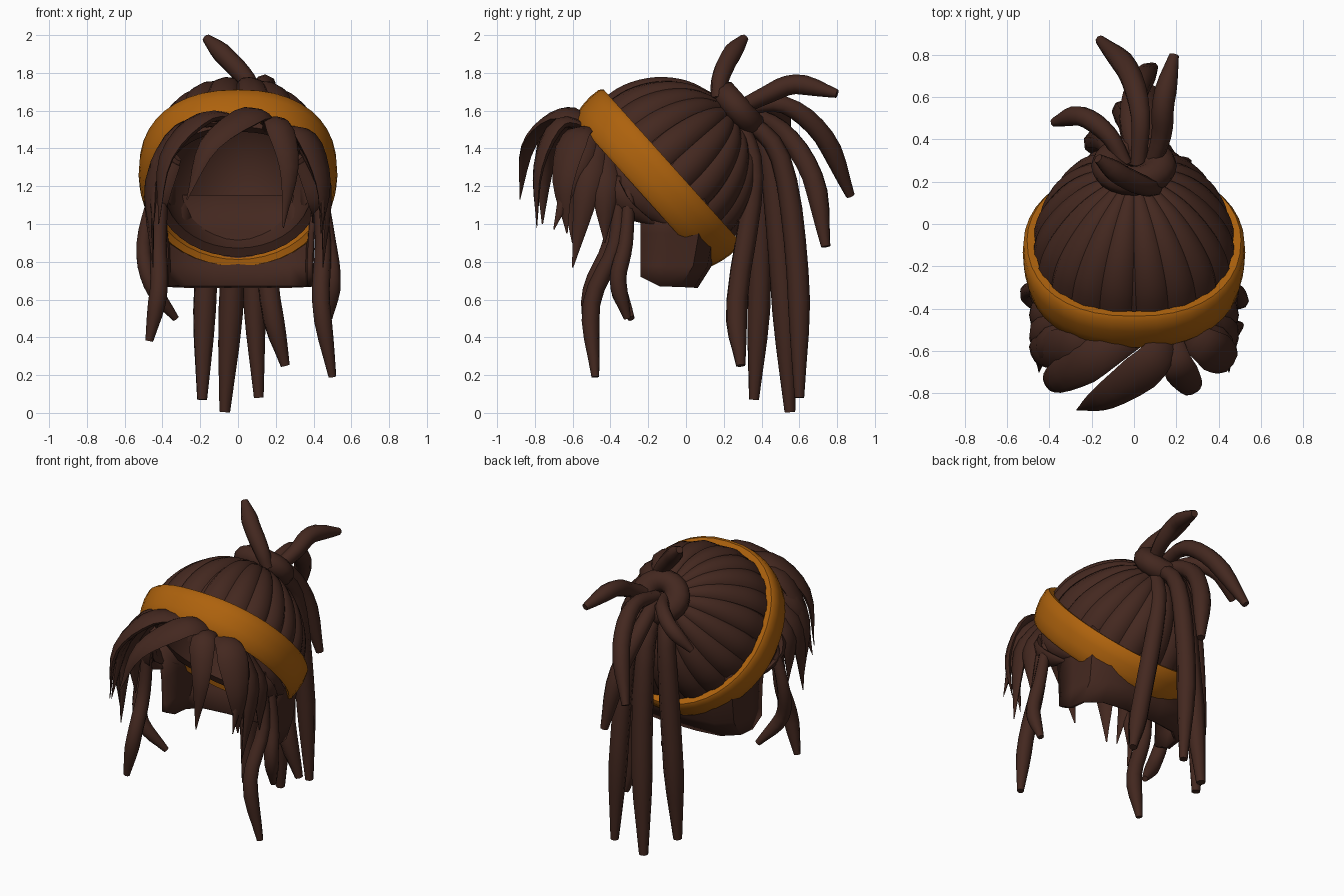
import bpy, bmesh, math
from mathutils import Vector, Matrix

if "Cube" in bpy.data.objects:
    bpy.data.objects.remove(bpy.data.objects["Cube"])


def material(name, rgb):
    m = bpy.data.materials.new(name)
    m.diffuse_color = (*rgb, 1)
    m.use_nodes = True
    m.node_tree.nodes["Principled BSDF"].inputs["Base Color"].default_value = m.diffuse_color
    return m


BROWN = material("dark brown hair", (0.057, 0.021, 0.014))
ORANGE = material("orange cloth", (0.42, 0.122, 0.004))

# Tilted head frame: local z runs from the face opening to the hair knot
AXIS = Vector((0, 0.744, 0.668)).normalized()
X = Vector((1, 0, 0))
Y = AXIS.cross(X)
HEAD = Matrix.Translation((0, -0.12, 1.27)) @ Matrix((X, Y, AXIS)).transposed().to_4x4()


def finish(name, verts, faces, mat, angle=50):
    me = bpy.data.meshes.new(name)
    me.from_pydata([tuple(v) for v in verts], [], faces)
    bm = bmesh.new()
    bm.from_mesh(me)
    bmesh.ops.recalc_face_normals(bm, faces=bm.faces)
    bm.to_mesh(me)
    bm.free()
    ob = bpy.data.objects.new(name, me)
    bpy.context.collection.objects.link(ob)
    me.materials.append(mat)
    bpy.ops.object.select_all(action='DESELECT')
    ob.select_set(True)
    bpy.context.view_layer.objects.active = ob
    bpy.ops.object.shade_smooth_by_angle(angle=math.radians(angle))
    return ob


def smooth_path(pts, steps=4):
    p = [Vector(q) for q in pts]
    p = [p[0] * 2 - p[1]] + p + [p[-1] * 2 - p[-2]]
    out = []
    for i in range(1, len(p) - 2):
        a, b, c, d = p[i - 1:i + 3]
        for k in range(steps):
            t = k / steps
            out.append(0.5 * (2 * b + (c - a) * t + (2 * a - 5 * b + 4 * c - d) * t * t
                              + (3 * b - a - 3 * c + d) * t ** 3))
    return out + [p[-2]]


def strand(name, pts, width, thick, profile, sides=8):
    """Tapered tube along a path; the width lies across the plane of the bend."""
    path = smooth_path(pts)
    n = len(path)
    cross = (path[n // 2] - path[0]).cross(path[-1] - path[0])
    if cross.length < 1e-3:
        cross = Vector((1, 0, 0))
    verts, faces = [], []
    for i, p in enumerate(path):
        t = (path[min(i + 1, n - 1)] - path[max(i - 1, 0)]).normalized()
        b = (cross - t * cross.dot(t)).normalized()
        nn = b.cross(t)
        r = profile(i / (n - 1))
        for k in range(sides):
            a = 2 * math.pi * k / sides
            verts.append(p + b * math.cos(a) * width * r + nn * math.sin(a) * thick * r)
    for i in range(n - 1):
        for k in range(sides):
            j = (k + 1) % sides
            faces.append((i * sides + k, i * sides + j, (i + 1) * sides + j, (i + 1) * sides + k))
    faces += [tuple(range(sides)), tuple(range((n - 1) * sides, n * sides))]
    return finish(name, verts, faces, BROWN)


def head_point(th, r, u):
    """Point round the head axis: squarer at the forehead, narrower towards the knot."""
    c, s = math.cos(th), math.sin(th)
    if s < 0:
        c = math.copysign(abs(c) ** 0.86, c)
        s = -abs(s) ** 0.9
    sx = 0.94 - 0.3 * max(0, u - 0.05)
    return HEAD @ Vector((sx * r * c, r * s, u))


def lathe(name, profile, mat, closed, segs=40):
    """Spin (height, radius) pairs round the head axis."""
    verts, faces = [], []
    n = len(profile)
    for s in range(segs):
        verts += [head_point(2 * math.pi * s / segs, r, u) for u, r in profile]
    for s in range(segs):
        q = (s + 1) % segs
        for i in range(n if closed else n - 1):
            j = (i + 1) % n
            faces.append((s * n + i, s * n + j, q * n + j, q * n + i))
    return finish(name, verts, faces, mat)


# Headband
lathe("headband", [(-0.16, 0.52), (-0.14, 0.538), (-0.08, 0.553), (-0.02, 0.56), (0.04, 0.556),
                   (0.06, 0.54), (0.055, 0.50), (-0.14, 0.49)], ORANGE, True)

# Scalp shell, closed inside and out
angles = [math.radians(a) for a in range(4, 109, 8)]
lathe("scalp", [(0.485 * math.cos(a), 0.485 * math.sin(a)) for a in angles]
      + [(0.435 * math.cos(a), 0.435 * math.sin(a)) for a in reversed(angles)], BROWN, True)

# Pulled-back locks running from the headband to the knot
COUNT = 20
for i in range(COUNT):
    th = 2 * math.pi * (i + 0.5) / COUNT
    pts = []
    for k in range(5):
        ph = math.radians(92 - 19 * k)
        pts.append(head_point(th, 0.475 * math.sin(ph), 0.485 * math.cos(ph)))
    strand("scalp_lock", pts, 0.083, 0.042,
           lambda t: math.sin(math.radians(92 - 76 * t)) * 0.95 + 0.05)

# Nape: a U-shaped wall below the headband, with a flat bottom edge
half = [(0.38, -0.24), (0.385, -0.12), (0.37, 0.0), (0.28, 0.07), (0.12, 0.09)]
plan = half + [(-x, y) for x, y in reversed(half)]
rows = [(0.67, 1.0, -0.04), (0.78, 1.0, 0.03), (0.95, 1.02, 0.06), (1.15, 1.08, 0.09)]
verts, faces = [], []
for z, sx, dy in rows:
    for x, y in plan:
        f = max(0, min(1, (y + 0.24) / 0.24))
        front = y < -0.2 and z < 0.7
        verts.append((x * sx, y + dy * f, z + (0.05 if front else 0)))
m = len(plan)
for r in range(len(rows) - 1):
    for k in range(m - 1):
        faces.append((r * m + k, r * m + k + 1, (r + 1) * m + k + 1, (r + 1) * m + k))
nape = finish("nape", verts, faces, BROWN, 35)
mod = nape.modifiers.new("thickness", 'SOLIDIFY')
mod.thickness = 0.03
mod.offset = 0

# Knot tying the ponytail
bpy.ops.mesh.primitive_torus_add(major_radius=0.105, minor_radius=0.072,
                                 major_segments=20, minor_segments=10)
knot = bpy.context.object
knot.name = "knot"
knot.data.transform(Matrix.Translation((0, 0.275, 1.61)) @ HEAD.to_3x3().to_4x4()
                    @ Matrix.Diagonal((1.15, 1, 1, 1)))
knot.data.materials.append(BROWN)
bpy.ops.object.shade_smooth_by_angle(angle=math.radians(50))


def rope(t):
    return 0.75 + 0.6 * t if t < 0.5 else (1.05 if t < 0.78 else 1.05 - 2.7 * (t - 0.78))


# Ponytail ropes
ponytail = [
    (0.050, [(0.10, 0.17, 1.66), (0.05, 0.18, 1.76), (-0.06, 0.23, 1.88), (-0.17, 0.31, 1.985)]),
    (0.050, [(0.08, 0.26, 1.60), (0.13, 0.42, 1.68), (0.14, 0.58, 1.74), (0.19, 0.80, 1.69)]),
    (0.052, [(0.02, 0.28, 1.61), (0.03, 0.52, 1.63), (-0.03, 0.73, 1.46), (-0.16, 0.87, 1.15)]),
    (0.055, [(0.02, 0.28, 1.60), (-0.02, 0.50, 1.50), (0.03, 0.67, 1.25), (0.09, 0.74, 0.88)]),
    (0.046, [(-0.04, 0.28, 1.62), (-0.12, 0.42, 1.62), (-0.25, 0.51, 1.55), (-0.38, 0.48, 1.43)]),
    (0.060, [(-0.06, 0.29, 1.58), (-0.12, 0.38, 1.35), (-0.17, 0.39, 0.70), (-0.19, 0.36, 0.07)]),
    (0.062, [(0.00, 0.29, 1.58), (-0.01, 0.44, 1.35), (-0.03, 0.51, 0.70), (-0.07, 0.55, 0.005)]),
    (0.056, [(0.05, 0.29, 1.58), (0.07, 0.50, 1.35), (0.08, 0.59, 0.75), (0.11, 0.60, 0.08)]),
    (0.055, [(0.07, 0.28, 1.56), (0.11, 0.36, 1.25), (0.17, 0.27, 0.60), (0.25, 0.29, 0.25)]),
]
for r, pts in ponytail:
    strand("ponytail_rope", pts, r, r, rope)

# Loose ropes in front of the ears
side_ropes = [
    (0.045, [(0.42, -0.36, 1.25), (0.45, -0.37, 0.90), (0.44, -0.50, 0.58), (0.50, -0.48, 0.19)]),
    (0.042, [(0.44, -0.30, 1.18), (0.48, -0.32, 0.90), (0.50, -0.36, 0.70), (0.48, -0.31, 0.50)]),
    (0.045, [(-0.40, -0.38, 1.25), (-0.42, -0.40, 0.90), (-0.42, -0.50, 0.65), (-0.47, -0.51, 0.38)]),
    (0.042, [(-0.44, -0.30, 1.18), (-0.50, -0.32, 0.90), (-0.46, -0.36, 0.68), (-0.33, -0.29, 0.50)]),
]
for r, pts in side_ropes:
    strand("side_rope", pts, r, r, rope)


def leaf(t):
    return max(0.04, 0.55 + 1.1 * t if t < 0.4 else 0.99 * (1 - ((t - 0.4) / 0.6) ** 1.4))


# Swept fringe, parted right of centre
fringe = [
    (0.10, [(0.17, -0.50, 1.52), (0.08, -0.66, 1.58), (-0.15, -0.83, 1.42), (-0.27, -0.88, 1.13)]),
    (0.10, [(0.05, -0.50, 1.54), (-0.18, -0.63, 1.56), (-0.38, -0.74, 1.35), (-0.42, -0.76, 1.00)]),
    (0.08, [(0.17, -0.50, 1.50), (0.21, -0.67, 1.53), (0.27, -0.78, 1.30), (0.24, -0.79, 0.98)]),
    (0.10, [(0.22, -0.50, 1.50), (0.36, -0.59, 1.46), (0.45, -0.65, 1.22), (0.44, -0.63, 0.95)]),
    (0.10, [(-0.10, -0.50, 1.54), (-0.30, -0.58, 1.50), (-0.46, -0.61, 1.22), (-0.46, -0.60, 0.90)]),
]
for w, pts in fringe:
    strand("fringe_lock", pts, w, 0.036, leaf)

# Temple locks, the same on both sides
temple = [
    (0.075, [(0.28, -0.48, 1.50), (0.43, -0.58, 1.32), (0.45, -0.70, 0.97)]),
    (0.08, [(0.32, -0.46, 1.46), (0.46, -0.52, 1.20), (0.45, -0.60, 0.77)]),
    (0.08, [(0.34, -0.43, 1.40), (0.46, -0.43, 1.18), (0.46, -0.43, 0.90)]),
    (0.085, [(0.33, -0.43, 1.36), (0.43, -0.29, 1.14), (0.38, -0.02, 0.95)]),
    (0.085, [(0.34, -0.43, 1.33), (0.44, -0.35, 1.11), (0.39, -0.14, 0.98)]),
]
for s in (1, -1):
    for w, pts in temple:
        strand("temple_lock", [(s * x, y, z) for x, y, z in pts], w, 0.038, leaf)
